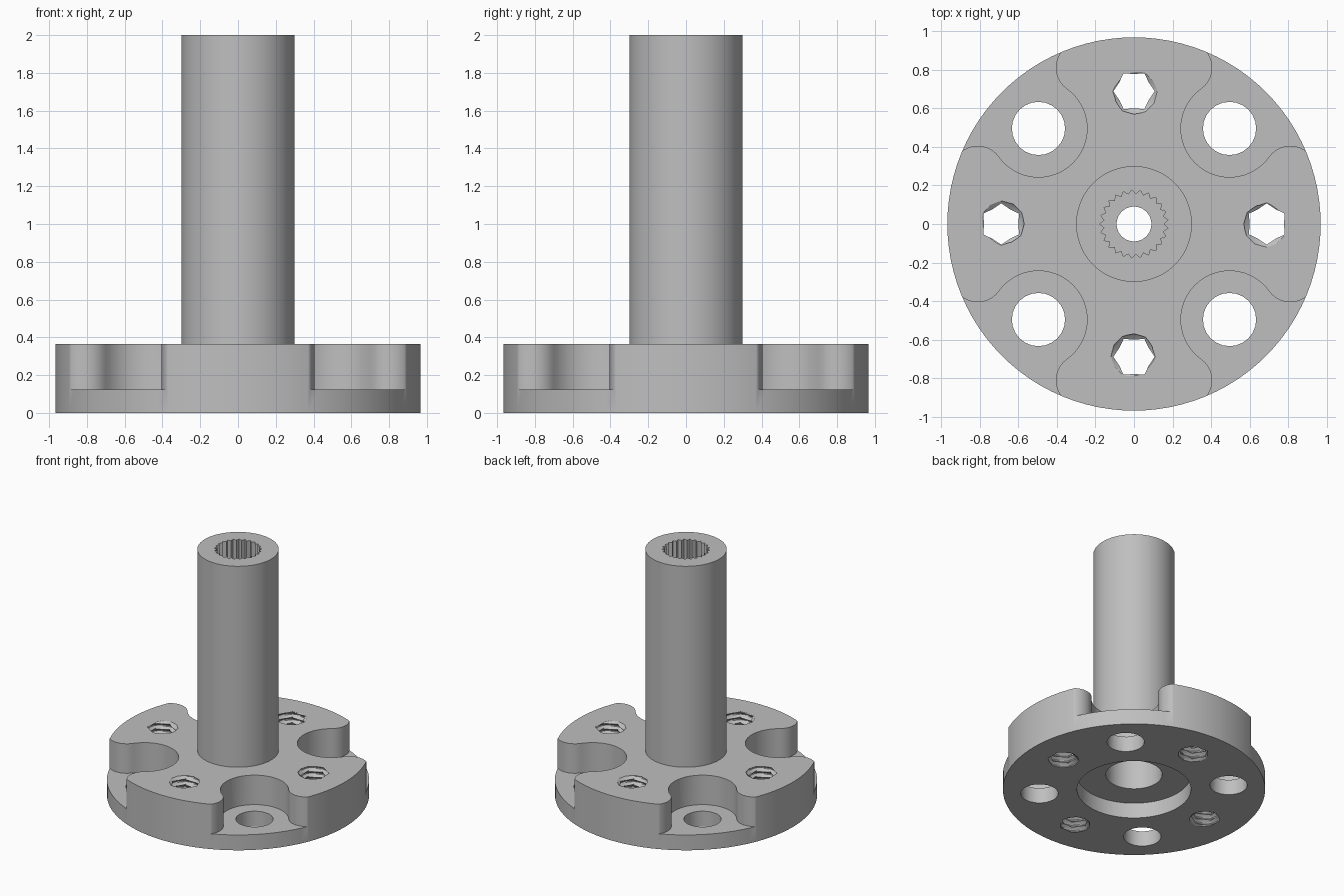
import bpy
import bmesh
from math import sin, cos, pi, radians, atan2, hypot

cube = bpy.data.objects.get("Cube")
if cube:
    bpy.data.objects.remove(cube, do_unlink=True)

steel = bpy.data.materials.new("steel grey")
steel.use_nodes = True
GREY = (0.52, 0.52, 0.52, 1)
steel.diffuse_color = GREY
steel.node_tree.nodes["Principled BSDF"].inputs["Base Color"].default_value = GREY


def loft(name, rings, ring_shaped=False):
    """Skin a stack of equal point loops; cap the ends or join last to first."""
    bm = bmesh.new()
    loops = [[bm.verts.new(p) for p in ring] for ring in rings]
    pairs = list(zip(loops, loops[1:]))
    if ring_shaped:
        pairs.append((loops[-1], loops[0]))
    else:
        bm.faces.new(loops[0])
        bm.faces.new(loops[-1])
    for a, b in pairs:
        for i in range(len(a)):
            bm.faces.new((a[i - 1], a[i], b[i], b[i - 1]))
    bmesh.ops.recalc_face_normals(bm, faces=bm.faces)
    mesh = bpy.data.meshes.new(name)
    bm.to_mesh(mesh)
    bm.free()
    mesh.materials.append(steel)
    obj = bpy.data.objects.new(name, mesh)
    bpy.context.collection.objects.link(obj)
    return obj


def arc(cx, cy, r, start, end, steps):
    """Points on an arc, angles in radians."""
    angles = [start + (end - start) * i / steps for i in range(steps + 1)]
    return [(cx + r * cos(a), cy + r * sin(a)) for a in angles]


def circle(r, z, n, x=0, y=0):
    return [(px, py, z) for px, py in arc(x, y, r, 0, 2 * pi, n)[:-1]]


def prism(name, outline, z0, z1):
    return loft(name, [[(x, y, z) for x, y in outline] for z in (z0, z1)])


def cut(target, cutter, turn=0):
    """Subtract the cutter, turned about the hub axis, and discard it."""
    cutter.hide_render = True
    cutter.rotation_euler.z = turn
    mod = target.modifiers.new("cut", "BOOLEAN")
    mod.operation = "DIFFERENCE"
    mod.solver = "EXACT"
    mod.object = cutter
    bpy.context.view_layer.update()
    graph = bpy.context.evaluated_depsgraph_get()
    result = bpy.data.meshes.new_from_object(target.evaluated_get(graph))
    target.modifiers.clear()
    target.data = result
    bpy.data.objects.remove(cutter, do_unlink=True)


# Hub body: flange, hollow shaft, recess underneath
FLANGE_R, FLANGE_TOP, FLOOR = 0.967, 0.365, 0.125
profile = [(0.207, FLOOR), (0.42, FLOOR), (0.42, 0), (FLANGE_R, 0),
           (FLANGE_R, FLANGE_TOP), (0.3, FLANGE_TOP), (0.3, 2), (0.09, 2),
           (0.09, 1.0), (0.207, 1.0)]
hub = loft("flanged_hub", [circle(r, z, 96) for r, z in profile], True)

# Splined socket in the shaft top
TEETH = 25
spline = []
for i in range(TEETH * 2):
    r = 0.177 if i % 2 else 0.155
    spline.append((r * cos(pi * i / TEETH), r * sin(pi * i / TEETH)))
cut(hub, prism("spline_cutter", spline, 1.2, 2.1))

# Pocket outline: round seat with rounded lips opening to the rim
C, SEAT_R, LIP_R = 0.495, 0.252, 0.135
LX, LY = 0.27, 0.81
to_seat = atan2(C - LY, C - LX)
half = arc(LX, LY, LIP_R, radians(71), to_seat, 16)
seat_start = to_seat + pi
seat_end = 2.5 * pi - seat_start
pocket = half + arc(C, C, SEAT_R, seat_start, seat_end, 32)[1:-1]
pocket += [(y, x) for x, y in reversed(half)]
pocket += [(1.2, 0.4), (1.2, 1.2), (0.4, 1.2)]

# Thread shape: six-sided core with a helical groove
PITCH, ROWS, SIDES = 0.045, 6, 12


def thread_cutter(offset):
    rings = []
    for row in range(-3, 9 * ROWS):
        z = row * PITCH / ROWS
        ring = []
        for s in range(SIDES):
            core = 0.103 if s % 2 else 0.089
            phase = (z / PITCH - s / SIDES) % 1
            groove = min(1, 1.3 * (1 - abs(2 * phase - 1)))
            r = core + (0.122 - core) * groove
            a = 2 * pi * s / SIDES
            ring.append((offset + r * cos(a), r * sin(a), z))
        rings.append(ring)
    return loft("thread_cutter", rings)


# Four pockets, bolt holes and threaded holes around the flange
for k in range(4):
    turn = k * pi / 2
    cut(hub, prism("pocket_cutter", pocket, FLOOR, 0.5), turn)
    bolt = [circle(0.138, z, 24, C, C) for z in (-0.1, 0.3)]
    cut(hub, loft("bolt_hole_cutter", bolt), turn)
    cut(hub, thread_cutter(0.688), turn)

# Smooth round walls, crisp edges
bpy.ops.object.select_all(action="DESELECT")
hub.select_set(True)
bpy.context.view_layer.objects.active = hub
bpy.ops.object.shade_smooth_by_angle(angle=radians(30))
